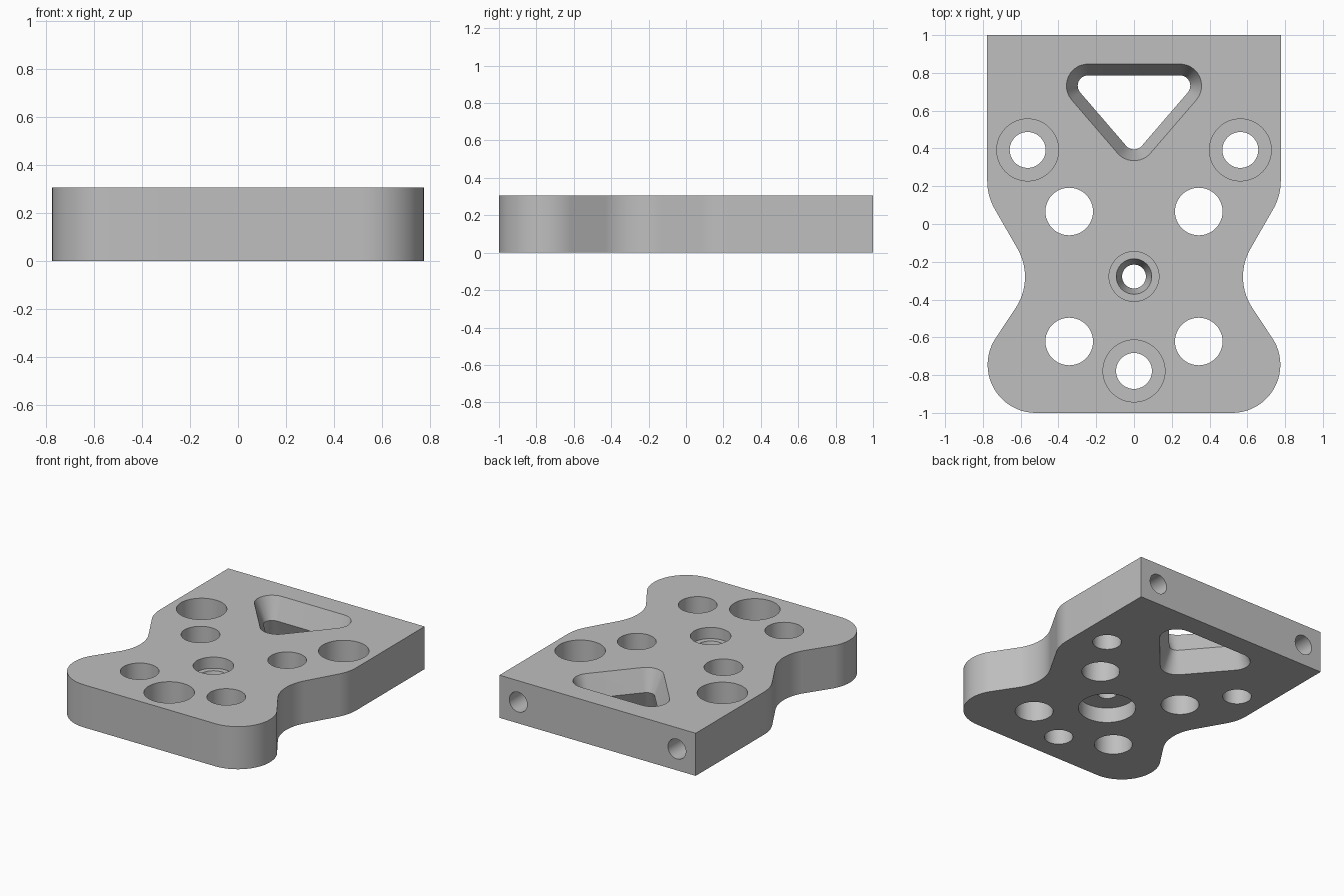
import bpy, bmesh, math
from mathutils import Matrix, Vector

cube = bpy.data.objects.get("Cube")
if cube:
    bpy.data.objects.remove(cube, do_unlink=True)

THICK = 0.305
SEG = 48

grey = bpy.data.materials.new("light grey")
grey.use_nodes = True
colour = (0.52, 0.52, 0.52, 1)
grey.diffuse_color = colour
grey.node_tree.nodes["Principled BSDF"].inputs["Base Color"].default_value = colour


def arc(cx, cy, r, start, end, n=12):
    angles = [math.radians(start + (end - start) * i / n) for i in range(n + 1)]
    return [(cx + r * math.cos(a), cy + r * math.sin(a)) for a in angles]


def loft(bm, rings, matrix=Matrix()):
    """Closed solid through matching rings given as (height, points)."""
    loops = [[bm.verts.new(matrix @ Vector((x, y, z))) for x, y in pts] for z, pts in rings]
    for low, high in zip(loops, loops[1:]):
        n = len(low)
        for i in range(n):
            j = (i + 1) % n
            bm.faces.new((low[i], low[j], high[j], high[i]))
    bm.faces.new(loops[0][::-1])
    bm.faces.new(loops[-1])


def circle(r):
    return arc(0, 0, r, 0, 360, SEG)[:-1]


def bore(bm, x, y, *steps):
    """Round cutter along z, steps are (height, radius)."""
    loft(bm, [(z, circle(r)) for z, r in steps], Matrix.Translation((x, y, 0)))


def make_object(name, bm):
    bmesh.ops.recalc_face_normals(bm, faces=bm.faces)
    mesh = bpy.data.meshes.new(name)
    bm.to_mesh(mesh)
    bm.free()
    mesh.materials.append(grey)
    obj = bpy.data.objects.new(name, mesh)
    bpy.context.collection.objects.link(obj)
    return obj


# Plate outline: right half from front to back, then mirrored
half = (arc(0.52, -0.745, 0.255, -90, 30, 20)
        + arc(0.877, -0.28, 0.3, 210, 150)
        + arc(0.477, 0.228, 0.3, -30, 0)
        + [(0.777, 1.0)])
outline = half + [(-x, y) for x, y in reversed(half)]
bm = bmesh.new()
loft(bm, [(0, outline), (THICK, outline)])
plate = make_object("mounting_plate", bm)

# All openings go in one cutter
bm = bmesh.new()
BELOW, ABOVE = -0.05, THICK + 0.05

# Four plain through holes
for x in (-0.343, 0.343):
    for y in (-0.622, 0.066):
        bore(bm, x, y, (BELOW, 0.126), (ABOVE, 0.126))

# Three counterbored screw holes
for x, y in ((-0.563, 0.392), (0.563, 0.392), (0, -0.778)):
    bore(bm, x, y, (BELOW, 0.095), (0.12, 0.095), (0.12, 0.164), (ABOVE, 0.164))

# Central hole, recessed from both sides with a tapered throat
bore(bm, 0, -0.278, (BELOW, 0.19), (0.11, 0.19), (0.11, 0.063),
     (0.225, 0.094), (0.225, 0.132), (ABOVE, 0.132))


# Rounded triangular window, narrowest at mid thickness
def triangle(r):
    return (arc(0.243, 0.732, r, -41, 90) + arc(-0.243, 0.732, r, 90, 221)
            + arc(0, 0.45, r, 221, 319))


mid = THICK / 2
wide = 0.055 + 0.06 * (mid + 0.02) / mid
loft(bm, [(-0.02, triangle(wide)), (mid, triangle(0.055)), (THICK + 0.02, triangle(wide))])

# Blind holes in the back edge
for x in (-0.628, 0.628):
    place = Matrix.Translation((x, 0, mid)) @ Matrix.Rotation(math.radians(-90), 4, 'X')
    loft(bm, [(0.65, circle(0.071)), (1.05, circle(0.071))], place)

cutter = make_object("opening_cutter", bm)
cutter.hide_render = True

# Cut, then remove the helper
cut = plate.modifiers.new("openings", 'BOOLEAN')
cut.operation = 'DIFFERENCE'
cut.solver = 'EXACT'
cut.object = cutter
bpy.ops.object.select_all(action='DESELECT')
bpy.context.view_layer.objects.active = plate
plate.select_set(True)
bpy.ops.object.modifier_apply(modifier=cut.name)
bpy.data.objects.remove(cutter, do_unlink=True)
bpy.ops.object.shade_smooth_by_angle(angle=math.radians(25))
